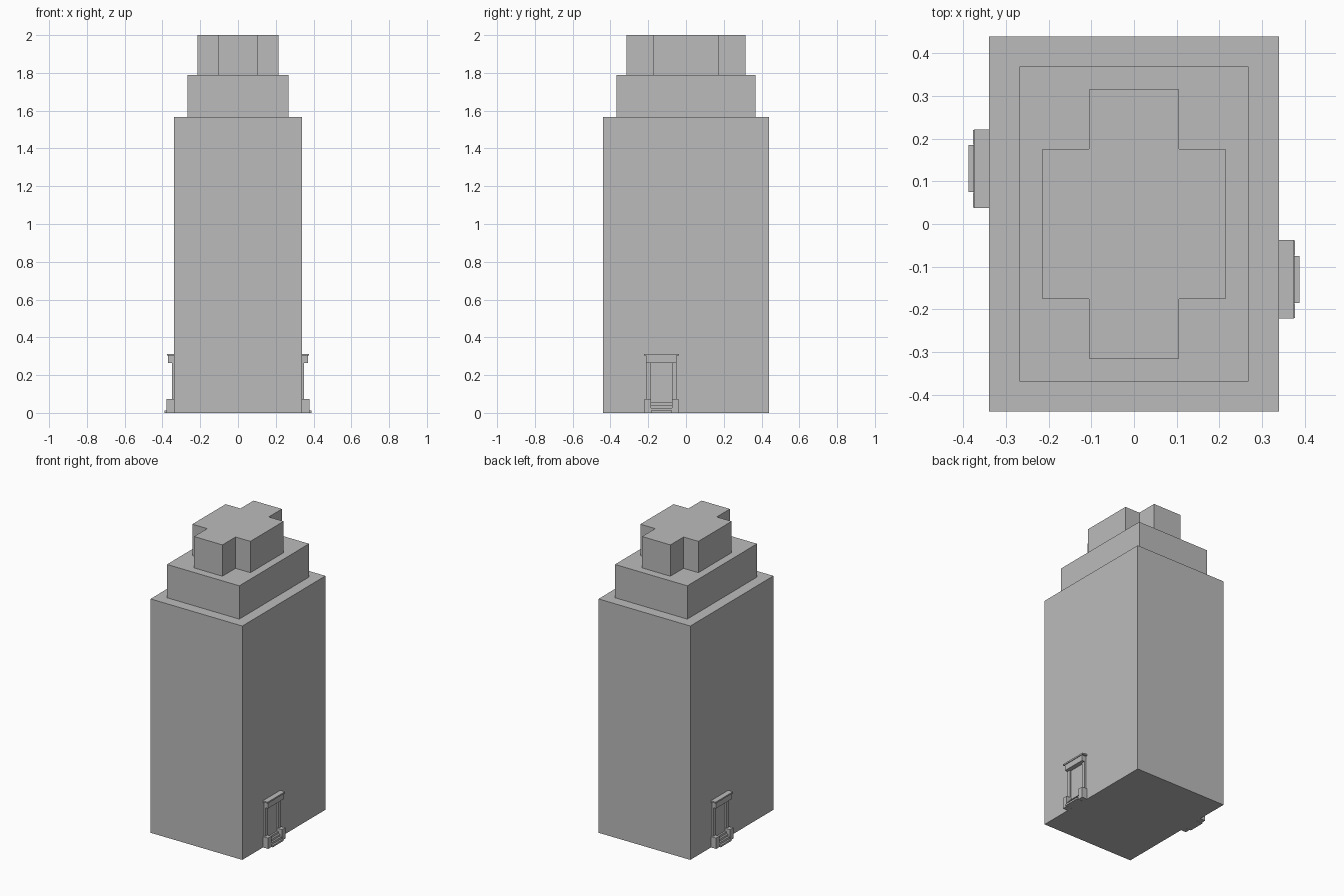
import bpy
from mathutils import Matrix

cube = bpy.data.objects.get("Cube")
if cube:
    bpy.data.objects.remove(cube, do_unlink=True)

# Single grey concrete colour
concrete = bpy.data.materials.new("concrete_grey")
concrete.use_nodes = True
GREY = (0.5, 0.5, 0.5, 1)
concrete.diffuse_color = GREY
concrete.node_tree.nodes["Principled BSDF"].inputs["Base Color"].default_value = GREY


def prism(name, outline, z0, z1):
    """Extrude an outline (counter-clockwise in plan) from z0 to z1."""
    n = len(outline)
    verts = [(x, y, z) for z in (z0, z1) for x, y in outline]
    faces = [tuple(reversed(range(n))), tuple(range(n, 2 * n))]
    faces += [(i, (i + 1) % n, (i + 1) % n + n, i + n) for i in range(n)]
    mesh = bpy.data.meshes.new(name)
    mesh.from_pydata(verts, [], faces)
    mesh.materials.append(concrete)
    obj = bpy.data.objects.new(name, mesh)
    bpy.context.collection.objects.link(obj)
    return obj


def box(name, x0, x1, y0, y1, z0, z1):
    return prism(name, [(x0, y0), (x1, y0), (x1, y1), (x0, y1)], z0, z1)


# Tower block and its set-back upper tier
box("tower_body", -0.34, 0.34, -0.44, 0.44, 0, 1.567)
box("upper_tier", -0.268, 0.268, -0.369, 0.369, 1.567, 1.79)

# Cross-shaped roof block: one quarter outline turned into four
ax, bx, ay, by = 0.105, 0.215, 0.176, 0.315
quarter = [(bx, ay), (ax, ay), (ax, by)]
mirrored = [(-x, y) for x, y in reversed(quarter)]
half = quarter + mirrored
prism("roof_block", half + [(-x, -y) for x, y in half], 1.79, 2.0)

# Entrances on both long sides, each the other turned half way round
WALL = 0.335
MID = -0.13


def entrance(side, turn):
    parts = []

    def add(name, depth, y0, y1, z0, z1):
        parts.append(box(side + "_" + name, WALL, depth, MID + y0, MID + y1, z0, z1))

    # Canopy: frieze under a thin cornice
    add("canopy_frieze", 0.37, -0.081, 0.081, 0.265, 0.303)
    add("canopy_cornice", 0.375, -0.092, 0.092, 0.303, 0.313)
    # Columns on plinths either side of the door
    for label, s in (("front", -1), ("back", 1)):
        pillar = sorted((s * 0.058, s * 0.08))
        plinth = sorted((s * 0.056, s * 0.091))
        add(label + "_column", 0.35, *pillar, 0.07, 0.265)
        add(label + "_plinth", 0.378, *plinth, 0, 0.073)
    # Flight of steps
    for i in range(4):
        add(f"step_{i + 1}", 0.388 - i * 0.012, -0.055, 0.055, 0, 0.012 + i * 0.014)
    if turn:
        for part in parts:
            part.data.transform(Matrix.Diagonal((-1, -1, 1, 1)))


entrance("left", False)
entrance("right", True)
